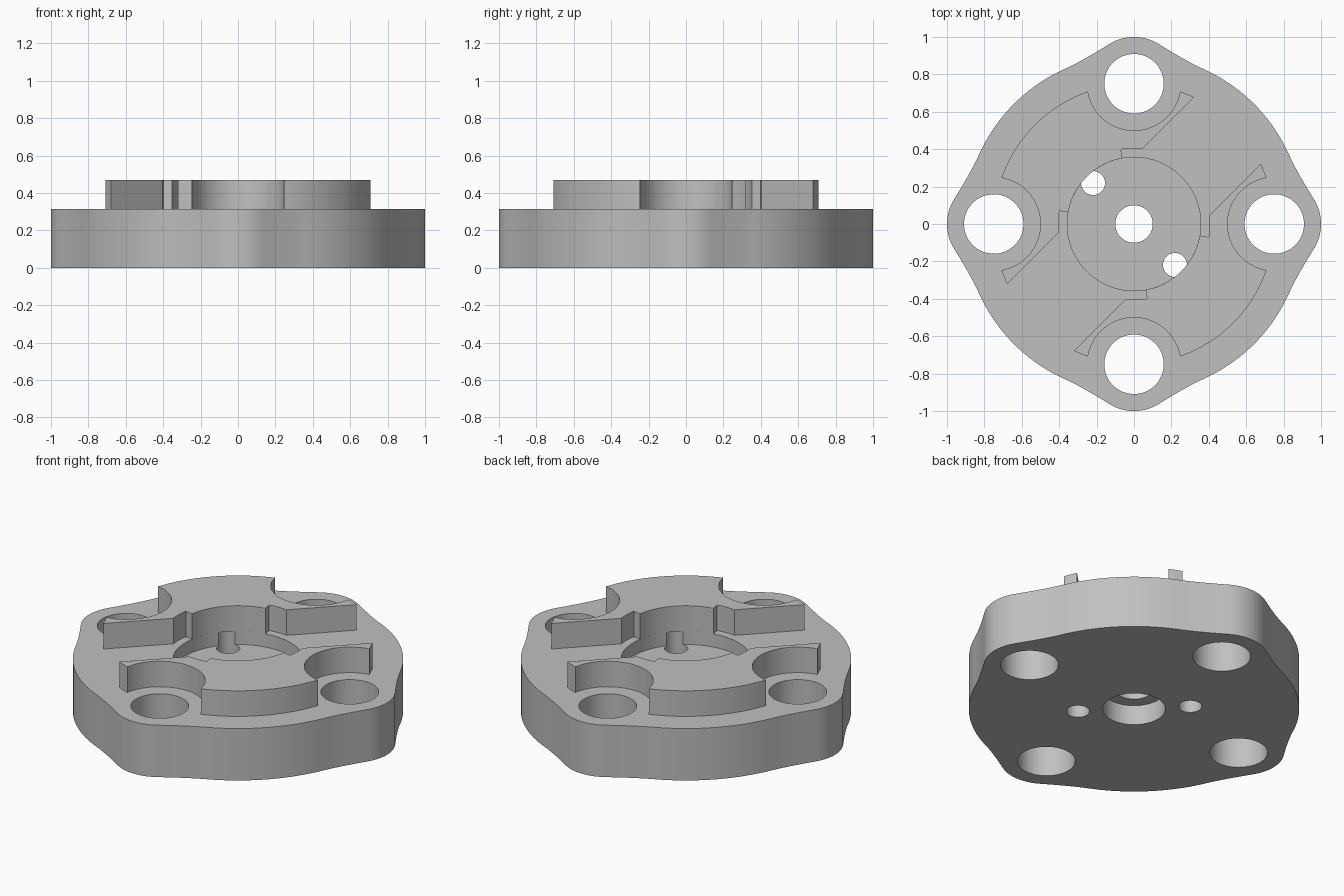
import bpy
import bmesh
from math import sin, cos, radians

cube = bpy.data.objects.get("Cube")
if cube:
    bpy.data.objects.remove(cube, do_unlink=True)

BASE_TOP = 0.315
BLOCK_TOP = 0.47
POCKET_FLOOR = 0.235

metal = bpy.data.materials.new("grey metal")
metal.use_nodes = True
grey = (0.53, 0.53, 0.53, 1)
metal.diffuse_color = grey
metal.node_tree.nodes["Principled BSDF"].inputs["Base Color"].default_value = grey


def arc(cx, cy, r, start, end, steps):
    """Points along an arc, angles in degrees."""
    angles = [radians(start + (end - start) * i / steps) for i in range(steps + 1)]
    return [(cx + r * cos(a), cy + r * sin(a)) for a in angles]


def turn(points, degrees):
    c, s = cos(radians(degrees)), sin(radians(degrees))
    return [(x * c - y * s, x * s + y * c) for x, y in points]


def prism(name, outline, bottom, top):
    """Extrude a closed outline between two heights."""
    bm = bmesh.new()
    face = bm.faces.new([bm.verts.new((x, y, bottom)) for x, y in outline])
    grown = bmesh.ops.extrude_face_region(bm, geom=[face])["geom"]
    moved = [v for v in grown if isinstance(v, bmesh.types.BMVert)]
    bmesh.ops.translate(bm, verts=moved, vec=(0, 0, top - bottom))
    bmesh.ops.recalc_face_normals(bm, faces=bm.faces)
    mesh = bpy.data.meshes.new(name)
    bm.to_mesh(mesh)
    bm.free()
    mesh.materials.append(metal)
    obj = bpy.data.objects.new(name, mesh)
    bpy.context.collection.objects.link(obj)
    return obj


def activate(obj):
    bpy.ops.object.select_all(action="DESELECT")
    obj.select_set(True)
    bpy.context.view_layer.objects.active = obj


def drill(target, x, y, r, bottom, top):
    """Cut a round hole, then discard the cutter."""
    cutter = prism("cutter", arc(x, y, r, 0, 360, 64)[:-1], bottom, top)
    cutter.hide_render = True
    mod = target.modifiers.new("hole", "BOOLEAN")
    mod.operation = "DIFFERENCE"
    mod.solver = "EXACT"
    mod.object = cutter
    activate(target)
    bpy.ops.object.modifier_apply(modifier=mod.name)
    bpy.data.objects.remove(cutter, do_unlink=True)


def blend(p0, p1, p2, steps):
    """Inner points of a quadratic curve."""
    pts = []
    for i in range(1, steps):
        t = i / steps
        pts.append(tuple((1 - t) ** 2 * a + 2 * t * (1 - t) * b + t * t * c
                         for a, b, c in zip(p0, p1, p2)))
    return pts


def tangent_meet(p, a, q, b):
    """Where the tangents at p and q, with normals at angles a and b, cross."""
    a, b = radians(a), radians(b)
    d, e = p[0] * cos(a) + p[1] * sin(a), q[0] * cos(b) + q[1] * sin(b)
    det = cos(a) * sin(b) - sin(a) * cos(b)
    return ((d * sin(b) - e * sin(a)) / det, (e * cos(a) - d * cos(b)) / det)


# Flange outline: one lobe and its neighbouring rim, repeated four times
lobe = arc(0.75, 0, 0.25, -32, 32, 16)
rim = arc(0, 0, 0.908, 24, 66, 20)
meet = tangent_meet(lobe[-1], 32, rim[0], 24)
leave = blend(lobe[-1], meet, rim[0], 8)
enter = [(y, x) for x, y in reversed(leave)]
quarter = lobe + leave + rim + enter
outline = [p for k in range(4) for p in turn(quarter, 90 * k)]
base = prism("flange_base", outline, 0, BASE_TOP)

# Central pocket, stepped bore, pin holes and bolt holes
drill(base, 0, 0, 0.357, POCKET_FLOOR, 1)
drill(base, 0, 0, 0.1, -1, 1)
drill(base, 0, 0, 0.172, -1, 0.12)
for side in (-1, 1):
    drill(base, 0.219 * side, -0.219 * side, 0.064, -1, 1)
for x, y in ((0.75, 0), (0, 0.75), (-0.75, 0), (0, -0.75)):
    drill(base, x, y, 0.159, -1, 1)

# Raised jaws: curved outside, relieved around bolts, stepped on the inside
jaw = (arc(0, 0, 0.75, 109.2, 160.8, 24)
       + arc(-0.75, 0, 0.25, 80.4, -80.4, 32)[1:]
       + arc(0, 0, 0.75, 199.2, 205.3, 4)[1:]
       + arc(0, 0, 0.405, 186.4, 170, 6)
       + arc(0, 0, 0.357, 170, 100, 24)
       + arc(0, 0, 0.405, 100, 83.6, 6)
       + arc(0, 0, 0.75, 64.7, 70.8, 4)
       + arc(0, 0.75, 0.25, -9.6, -170.4, 32)[1:-1])
parts = [base]
for name, angle in (("back_jaw", 0), ("front_jaw", 180)):
    parts.append(prism(name, turn(jaw, angle), BASE_TOP, BLOCK_TOP))

for part in parts:
    activate(part)
    bpy.ops.object.shade_smooth_by_angle(angle=radians(25))
